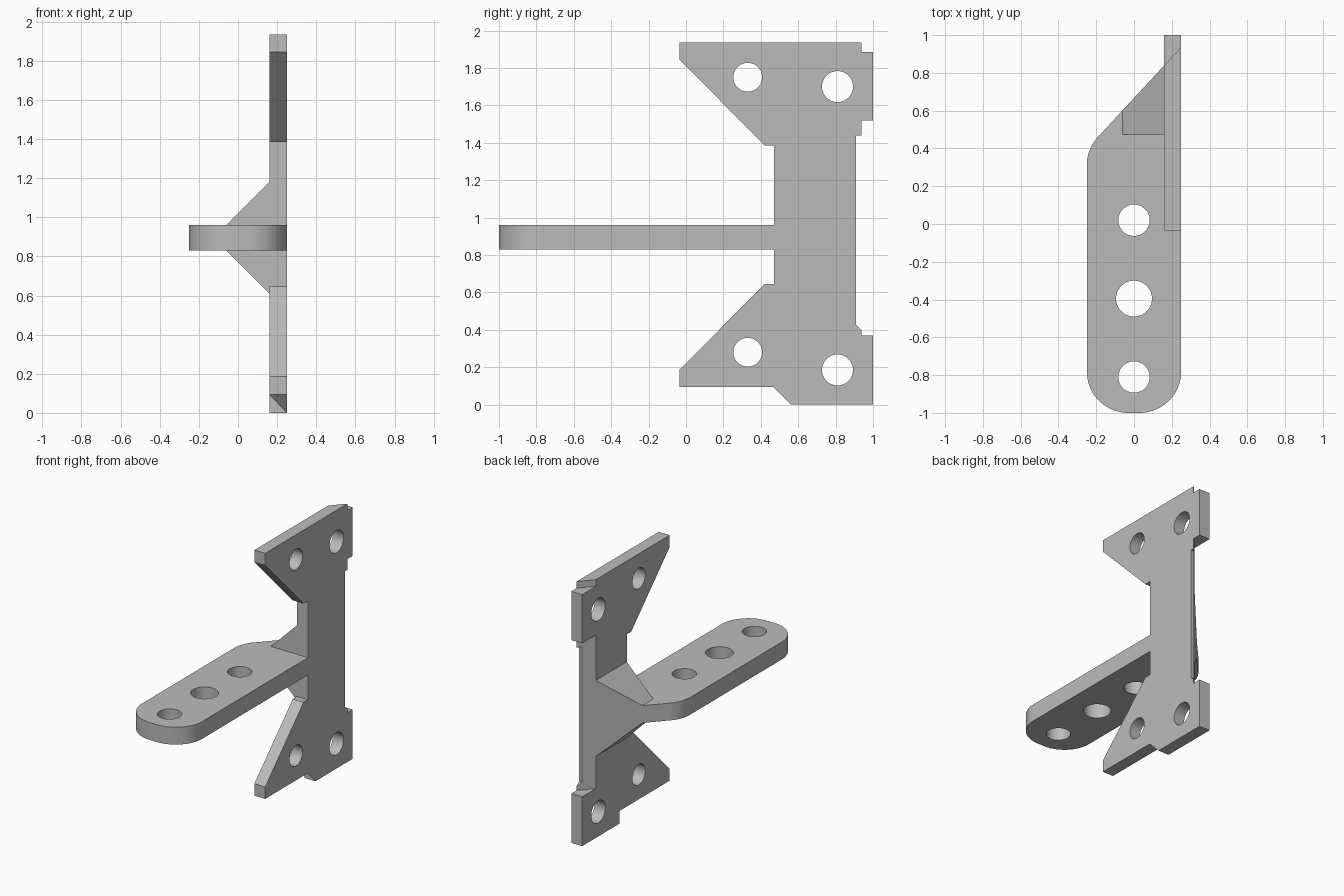
import bpy
import bmesh
from math import sin, cos, pi, atan
from mathutils import Vector

cube = bpy.data.objects.get("Cube")
if cube:
    bpy.data.objects.remove(cube, do_unlink=True)

grey = bpy.data.materials.new("plain grey")
grey.use_nodes = True
grey.diffuse_color = (0.5, 0.5, 0.5, 1)
grey.node_tree.nodes["Principled BSDF"].inputs["Base Color"].default_value = grey.diffuse_color

# Where the two profile coordinates and the depth go, for each extrusion axis
PLACE = {
    "x": lambda a, b, d: (d, a, b),
    "y": lambda a, b, d: (a, d, b),
    "z": lambda a, b, d: (a, b, d),
}


def prism(name, points, axis, low, high):
    """Closed solid made by extruding a flat profile along one axis."""
    bm = bmesh.new()
    place = PLACE[axis]
    face = bm.faces.new([bm.verts.new(place(a, b, low)) for a, b in points])
    out = bmesh.ops.extrude_face_region(bm, geom=[face])
    moved = [v for v in out["geom"] if isinstance(v, bmesh.types.BMVert)]
    bmesh.ops.translate(bm, verts=moved, vec=Vector(place(0, 0, high - low)))
    bmesh.ops.recalc_face_normals(bm, faces=bm.faces)
    mesh = bpy.data.meshes.new(name)
    bm.to_mesh(mesh)
    bm.free()
    mesh.materials.append(grey)
    obj = bpy.data.objects.new(name, mesh)
    bpy.context.collection.objects.link(obj)
    return obj


def arc(cx, cy, r, start, end, steps):
    return [(cx + r * cos(start + (end - start) * i / steps),
             cy + r * sin(start + (end - start) * i / steps)) for i in range(steps + 1)]


def combine(target, other, operation):
    """Apply a boolean and remove the second solid."""
    mod = target.modifiers.new("boolean", "BOOLEAN")
    mod.operation = operation
    mod.solver = "EXACT"
    mod.object = other
    bpy.context.view_layer.objects.active = target
    bpy.ops.object.modifier_apply(modifier=mod.name)
    bpy.data.objects.remove(other, do_unlink=True)


def drill(target, axis, a, b, r, low, high):
    circle = arc(a, b, r, 0, 2 * pi, 48)[:-1]
    combine(target, prism("drill", circle, axis, low, high), "DIFFERENCE")


INNER, OUTER = 0.16, 0.25          # plate faces in x
ARM_LOW, ARM_HIGH = 0.83, 0.96
SLOPE, BACK = 1.08, 0.937          # slanted rear plane, its y at the outer face
CLIP = 0.91                        # rear edge of the waist
R = 0.22                           # arm corner radius


def slant(x):
    return BACK + (x - OUTER) * SLOPE


# Side plate with two winged ends and a narrow waist
bracket = prism("bracket", [
    (-0.035, 1.935), (-0.035, 1.845), (0.42, 1.385), (0.47, 1.385),
    (0.47, 0.645), (0.42, 0.645), (-0.035, 0.185), (-0.035, 0.095),
    (0.465, 0.095), (0.56, 0.095), (0.56, 0), (1, 0), (1, 0.37), (BACK, 0.37),
    (BACK, 0.4), (CLIP, 0.425), (CLIP, 1.44), (BACK, 1.44),
    (BACK, 1.52), (1, 1.52), (1, 1.885), (BACK, 1.885), (BACK, 1.935),
], "x", INNER, OUTER)

# Gusset that braces the arm against the plate
gusset = prism("gusset", [
    (-0.06, ARM_LOW), (-0.06, ARM_HIGH), (INNER, 1.18), (0.2, 1.18),
    (0.2, 0.61), (INNER, 0.61),
], "y", 0.473, CLIP)
combine(bracket, gusset, "UNION")

# Slanted rear plane, leaving the two mounting tabs square
for low, high in ((0.37, 1.52), (1.885, 2.1)):
    cutter = prism("rear_cutter", [
        (-0.6, slant(-0.6)), (0.3, slant(0.3)), (0.3, 1.3), (-0.6, 1.3),
    ], "z", low, high)
    combine(bracket, cutter, "DIFFERENCE")

# Flat arm with rounded front end and one rounded rear corner
turn = pi / 2 - atan(SLOPE)
tangent = R * sin(turn / 2) / cos(turn / 2)
outline = arc(-OUTER + R, -1 + R, R, pi, 1.5 * pi, 24)
outline += arc(OUTER - R, -1 + R, R, 1.5 * pi, 2 * pi, 24)
outline += [(OUTER, CLIP), (OUTER - (BACK - CLIP) / SLOPE, CLIP)]
outline += arc(-OUTER + R, slant(-OUTER) - tangent, R, pi - turn, pi, 12)
arm = prism("arm", outline, "z", ARM_LOW, ARM_HIGH)
combine(bracket, arm, "UNION")

# Corner wedge under the lower wing
bm = bmesh.new()
corners = [bm.verts.new(p) for p in (
    (OUTER, 0.56, 0.095), (INNER, 0.56, 0.095), (OUTER, 0.465, 0.095), (OUTER, 0.56, 0))]
for skip in range(4):
    bm.faces.new([v for i, v in enumerate(corners) if i != skip])
bmesh.ops.recalc_face_normals(bm, faces=bm.faces)
wedge_mesh = bpy.data.meshes.new("corner_wedge")
bm.to_mesh(wedge_mesh)
bm.free()
wedge_mesh.materials.append(grey)
wedge = bpy.data.objects.new("corner_wedge", wedge_mesh)
bpy.context.collection.objects.link(wedge)

# Screw holes through the arm and the plate
for y, r in ((0.02, 0.083), (-0.395, 0.095), (-0.81, 0.083)):
    drill(bracket, "z", 0, y, r, ARM_LOW - 0.1, ARM_HIGH + 0.1)
for y, z, r in ((0.33, 1.75, 0.077), (0.81, 1.7, 0.083),
                (0.33, 0.28, 0.077), (0.81, 0.185, 0.083)):
    drill(bracket, "x", y, z, r, INNER - 0.1, OUTER + 0.1)
